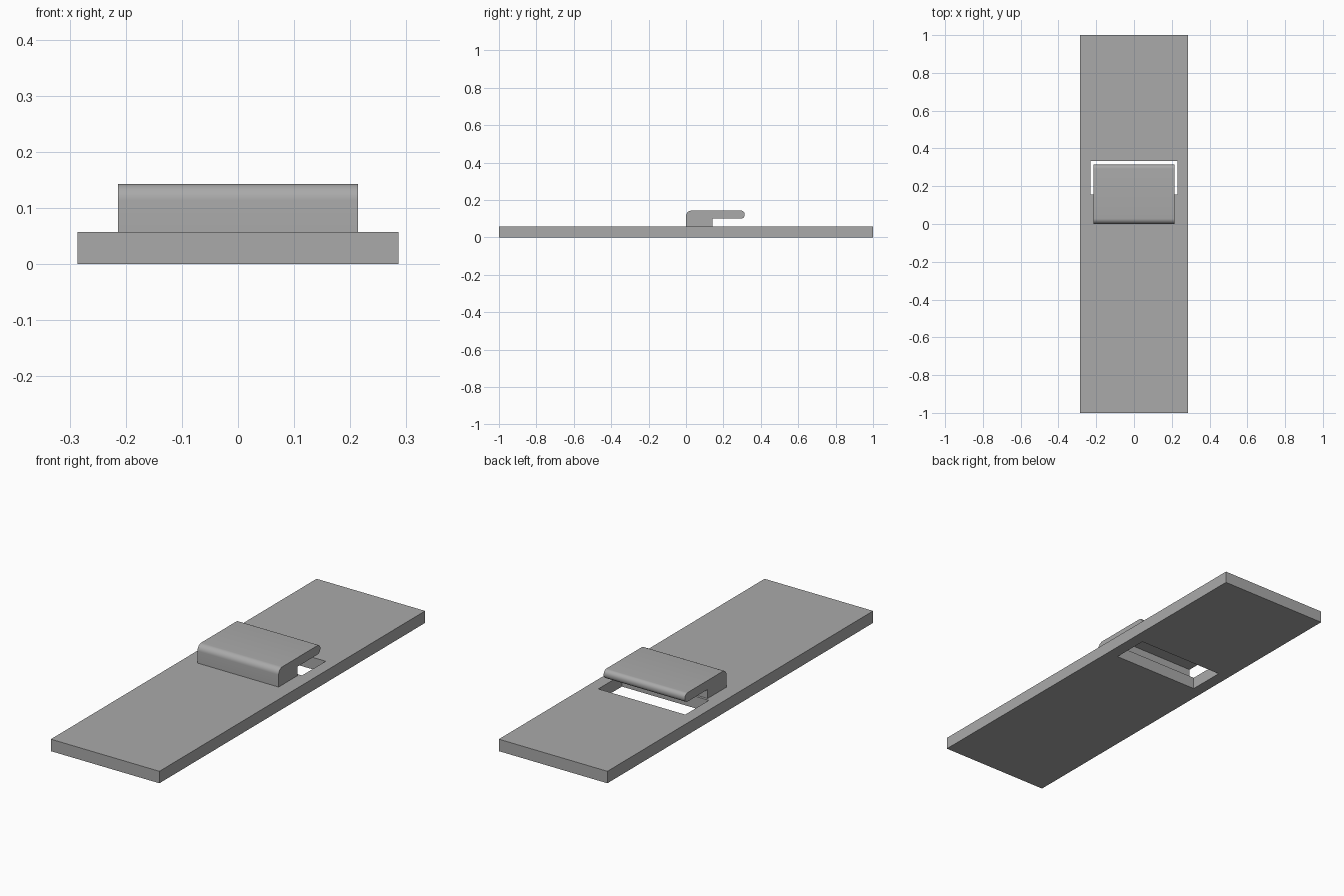
import bpy, bmesh, math

cube = bpy.data.objects.get("Cube")
if cube:
    bpy.data.objects.remove(cube, do_unlink=True)

grey = bpy.data.materials.new("plain_grey")
grey.use_nodes = True
colour = (0.4, 0.4, 0.4, 1)
grey.diffuse_color = colour
grey.node_tree.nodes["Principled BSDF"].inputs["Base Color"].default_value = colour


def make_object(name, bm):
    bmesh.ops.recalc_face_normals(bm, faces=bm.faces)
    mesh = bpy.data.meshes.new(name)
    bm.to_mesh(mesh)
    bm.free()
    mesh.materials.append(grey)
    obj = bpy.data.objects.new(name, mesh)
    bpy.context.collection.objects.link(obj)
    return obj


def make_box(name, half_x, y0, y1, z0, z1):
    bm = bmesh.new()
    bmesh.ops.create_cube(bm, size=1)
    for v in bm.verts:
        v.co.x *= 2 * half_x
        v.co.y = y0 if v.co.y < 0 else y1
        v.co.z = z0 if v.co.z < 0 else z1
    return make_object(name, bm)


def arc(cy, cz, radius, start, end, steps=8):
    angles = [math.radians(start + (end - start) * i / steps) for i in range(steps + 1)]
    return [(cy + radius * math.cos(a), cz + radius * math.sin(a)) for a in angles]


def select_only(obj):
    bpy.ops.object.select_all(action="DESELECT")
    obj.select_set(True)
    bpy.context.view_layer.objects.active = obj


BASE_TOP, LIP_BOTTOM, TOP = 0.057, 0.1, 0.143
POST_BACK, TIP = 0.143, 0.314

# Flat base strip with a rectangular window under the lip
base = make_box("base_plate", 0.286, -1, 1, 0, BASE_TOP)
cutter = make_box("window_cutter", 0.229, 0.155, 0.333, -0.1, 0.1)
cutter.hide_render = True
cut = base.modifiers.new("window", "BOOLEAN")
cut.object = cutter
cut.solver = "EXACT"
select_only(base)
bpy.ops.object.modifier_apply(modifier=cut.name)
bpy.data.objects.remove(cutter, do_unlink=True)

# Hook: side profile of post and rounded lip, extruded across the width
r_front, r_tip = 0.029, 0.02
profile = [(0, BASE_TOP), (POST_BACK, BASE_TOP), (POST_BACK, LIP_BOTTOM)]
profile += arc(TIP - r_tip, LIP_BOTTOM + r_tip, r_tip, -90, 0)
profile += arc(TIP - r_tip, TOP - r_tip, r_tip, 0, 90)
profile += arc(r_front, TOP - r_front, r_front, 90, 180)
bm = bmesh.new()
side = bm.faces.new([bm.verts.new((-0.214, y, z)) for y, z in profile])
extruded = bmesh.ops.extrude_face_region(bm, geom=[side])["geom"]
moved = [g for g in extruded if isinstance(g, bmesh.types.BMVert)]
bmesh.ops.translate(bm, verts=moved, vec=(0.428, 0, 0))
hook = make_object("hook", bm)
select_only(hook)
bpy.ops.object.shade_smooth_by_angle(angle=math.radians(30))
